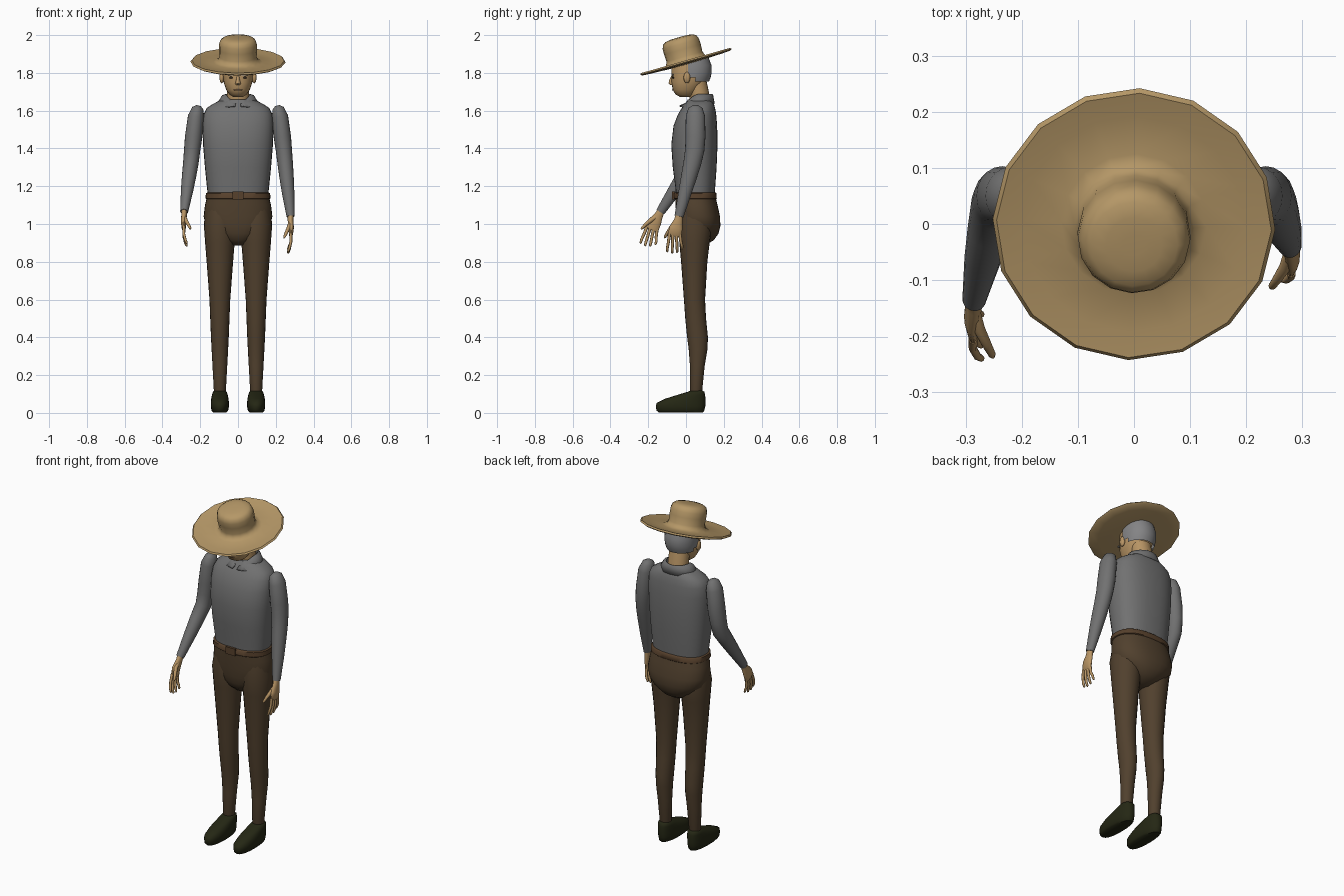
import bpy, bmesh, math
from mathutils import Vector, Matrix


def material(name, r, g, b):
    m = bpy.data.materials.new(name)
    m.diffuse_color = (r, g, b, 1)
    return m


STRAW = material("straw", 0.46, 0.31, 0.135)
SKIN = material("skin", 0.48, 0.30, 0.13)
SHIRT = material("grey shirt", 0.165, 0.165, 0.165)
HAIR = material("grey hair", 0.23, 0.23, 0.235)
TROUSERS = material("brown trousers", 0.082, 0.052, 0.027)
LEATHER = material("belt leather", 0.095, 0.052, 0.025)
SHOE = material("dark shoe", 0.018, 0.02, 0.007)
DARK = material("dark eye", 0.03, 0.02, 0.012)
LIP = material("lip", 0.30, 0.17, 0.09)


def finish(name, bm, mat, angle=50):
    bmesh.ops.recalc_face_normals(bm, faces=bm.faces)
    me = bpy.data.meshes.new(name)
    bm.to_mesh(me)
    bm.free()
    me.materials.append(mat)
    ob = bpy.data.objects.new(name, me)
    bpy.context.collection.objects.link(ob)
    bpy.ops.object.select_all(action='DESELECT')
    ob.select_set(True)
    bpy.context.view_layer.objects.active = ob
    bpy.ops.object.shade_smooth_by_angle(angle=math.radians(angle))
    return ob


def power(v, e):
    return math.copysign(abs(v) ** (2 / e), v)


def sweep(name, rings, mat, n=20, e=2.0, follow=False, matrix=None, keep=None, angle=50):
    """Skin elliptical rings (x, y, z, rx, ry); follow turns them along the path."""
    bm = bmesh.new()
    cs = [Vector(r[:3]) for r in rings]
    rows = []
    for i, (c, r) in enumerate(zip(cs, rings)):
        u, v = Vector((1, 0, 0)), Vector((0, 1, 0))
        if follow:
            t = (cs[min(i + 1, len(cs) - 1)] - cs[max(i - 1, 0)]).normalized()
            v = t.cross(u).normalized()
            u = v.cross(t)
        rows.append([bm.verts.new(c + u * r[3] * power(math.cos(a), e) + v * r[4] * power(math.sin(a), e))
                     for a in (2 * math.pi * k / n for k in range(n))])
    for a, b in zip(rows, rows[1:]):
        for k in range(n):
            bm.faces.new((a[k], a[(k + 1) % n], b[(k + 1) % n], b[k]))
    bm.faces.new(rows[0])
    bm.faces.new(rows[-1])
    if keep:
        bad = [f for f in bm.faces if not keep(f.calc_center_median())]
        bmesh.ops.delete(bm, geom=bad, context='FACES')
    if matrix:
        bm.transform(matrix)
    return finish(name, bm, mat, angle)


def body(rows, cx=0):
    """(z, half width, front y, back y) rows to rings."""
    return [(cx, (f + b) / 2, z, w, (b - f) / 2) for z, w, f, b in rows]


def blob(name, loc, size, mat):
    bm = bmesh.new()
    bmesh.ops.create_uvsphere(bm, u_segments=12, v_segments=8, radius=1)
    bm.transform(Matrix.Translation(loc) @ Matrix.Diagonal((*size, 1)))
    return finish(name, bm, mat)


def box(name, loc, size, mat):
    bm = bmesh.new()
    bmesh.ops.create_cube(bm, size=1)
    bm.transform(Matrix.Translation(loc) @ Matrix.Diagonal((*size, 1)))
    return finish(name, bm, mat, 30)


# Hat: tilted lathe profile of radius, height
profile = [(.085, -.012), (.2, -.008), (.242, -.005), (.252, .001), (.245, .009), (.2, .003), (.13, .001),
           (.107, .01), (.099, .03), (.101, .07), (.1, .1), (.093, .12), (.078, .131), (.05, .136), (.02, .137)]
tilt = Matrix.Translation((0, 0, 1.857)) @ Matrix.Rotation(math.radians(15.8), 4, 'X') @ Matrix.Rotation(-.04, 4, 'Z')
sweep("straw_hat", [(0, 0, z, r, r) for r, z in profile], STRAW, 16, matrix=tilt)

# Head, hair and neck
head = [(1.672, .025, -.03, .03), (1.685, .045, -.055, .05), (1.71, .062, -.07, .07), (1.75, .076, -.077, .1),
        (1.79, .081, -.077, .118), (1.84, .082, -.078, .122), (1.88, .076, -.068, .112), (1.91, .055, -.04, .085)]
sweep("head", body(head), SKIN, 24, 2.2)
hair = [(1.755, .084, -.07, .122), (1.775, .088, -.07, .13), (1.8, .09, -.07, .136), (1.84, .09, -.07, .135),
        (1.88, .083, -.06, .12)]
sweep("hair", body(hair), HAIR, 32, 2.1,
      keep=lambda c: c.y > .015 and (c.z > 1.78 or c.y > .045))
sweep("neck", [(0, .078, 1.62, .062, .055), (0, .07, 1.69, .058, .053), (0, .055, 1.76, .058, .053)], SKIN)
for s, side in ((-1, "left"), (1, "right")):
    blob(side + "_ear", (s * .086, .005, 1.775), (.012, .018, .03), SKIN)
    blob(side + "_eye", (s * .034, -.067, 1.775), (.013, .006, .006), DARK)
    box(side + "_eyebrow", (s * .036, -.07, 1.79), (.034, .009, .007), HAIR)
sweep("nose", [(0, -.07, 1.785, .007, .008), (0, -.078, 1.76, .01, .012), (0, -.079, 1.745, .015, .014),
               (0, -.074, 1.735, .01, .01)], SKIN, 10)
blob("mouth", (0, -.067, 1.71), (.024, .007, .004), LIP)

# Shirt body
sweep("shirt_body", body([(1.14, .158, -.052, .15), (1.2, .165, -.057, .155), (1.3, .175, -.07, .162),
                          (1.42, .185, -.078, .167), (1.52, .188, -.066, .165), (1.58, .182, -.043, .16),
                          (1.615, .165, -.022, .154), (1.637, .13, -.005, .147), (1.66, .085, .01, .135)]),
      SHIRT, 32, 2.4)

# Folded collar, open at the front with two points
bm = bmesh.new()
rows = []
for k in range(25):
    a = math.radians(8 + 344 * k / 24)           # measured from the front
    front = max(0, math.cos(a)) ** 2
    point = math.exp(-((min(a, 2 * math.pi - a) - .75) / .3) ** 2)
    sx, sy = math.sin(a), -math.cos(a)
    rows.append([bm.verts.new((sx * rx, .07 + sy * ry, z)) for rx, ry, z in (
        (.06, .062, 1.655 - .03 * front), (.066, .068, 1.688 - .045 * front),
        (.084, .074, 1.682 - .045 * front),
        (.112 + .015 * point, .082 + .025 * front, 1.637 - .01 * front - .015 * point))])
for a, b in zip(rows, rows[1:]):
    for j in range(3):
        bm.faces.new((a[j], b[j], b[j + 1], a[j + 1]))
collar = finish("collar", bm, SHIRT)
mod = collar.modifiers.new("thickness", 'SOLIDIFY')
mod.thickness = .008

# Belt and buckle
sweep("belt", body([(1.132, .166, -.061, .159), (1.136, .172, -.066, .163), (1.162, .17, -.065, .161),
                    (1.166, .164, -.06, .157)]), LEATHER, 32, 2.4)
box("belt_buckle", (0, -.066, 1.15), (.06, .014, .042), LEATHER)

# Trousers seat
sweep("trousers_seat", body([(1.15, .163, -.057, .155), (1.1, .175, -.055, .167), (1.04, .182, -.052, .18),
                             (.99, .17, -.047, .182), (.95, .135, -.04, .172), (.915, .085, -.025, .148),
                             (.885, .035, .01, .1)]), TROUSERS, 32, 2.3)

# Legs and shoes
leg = [(1.1, .07, -.03, .12), (1.0, .085, -.046, .14), (.9, .078, -.035, .125), (.8, .07, -.026, .113),
       (.6, .055, -.011, .101), (.5, .051, -.004, .106), (.4, .047, .006, .116), (.34, .044, .014, .114),
       (.25, .039, .021, .099), (.12, .032, .02, .086), (.105, .028, .024, .082)]
shoe = [(.003, .036, -.145, .09), (.012, .044, -.156, .097), (.035, .048, -.16, .102), (.053, .048, -.155, .103),
        (.075, .046, -.11, .103), (.097, .041, -.04, .101), (.112, .036, .01, .097), (.118, .028, .025, .088)]
for s, side in ((-1, "left"), (1, "right")):
    sweep(side + "_trouser_leg", body(leg, s * .096), TROUSERS)
    sweep(side + "_shoe", body(shoe, s * .096), SHOE, 20, 2.3)


# Arms and hands, each with its own wrist position and hand swing
def arm(side, s, wrist, swing):
    elbow, wrist = Vector((s * .25, .033, 1.32)), Vector(wrist)
    a, b = elbow.lerp(wrist, .25), elbow.lerp(wrist, .55)
    sweep(side + "_sleeve", [(s * .208, .05, 1.627, .012, .016), (s * .212, .05, 1.613, .03, .038),
                             (s * .222, .05, 1.57, .043, .051), (s * .235, .05, 1.46, .046, .053),
                             (s * .243, .046, 1.39, .043, .051), (*elbow, .041, .047), (*a, .038, .042),
                             (*b, .033, .035), (*wrist, .021, .024)], SHIRT, follow=True)
    turn = Matrix.Translation(wrist) @ Matrix.Rotation(math.radians(swing), 4, 'X') @ Matrix.Diagonal((s, 1, 1, 1))

    def part(name, rings, n=8):
        sweep(side + "_" + name, rings, SKIN, n, follow=True, matrix=turn)

    part("palm", [(0, .003, .015, .016, .019), (0, -.004, -.02, .015, .023), (.004, -.016, -.06, .014, .036),
                  (.002, -.022, -.095, .011, .037), (0, -.024, -.105, .007, .03)], 14)
    for i in range(4):
        y, d = -.05 + .018 * i, -.012 + .008 * i
        tip = (-.19, -.197, -.193, -.178)[i]
        part("finger_%d" % (i + 1), [(.002, y, -.09, .008, .009), (.002, y + d * .5, -.135, .0075, .008),
                                     (-.006, y + d, tip + .022, .007, .0075),
                                     (-.013, y + d, tip + .005, .006, .006), (-.014, y + d, tip, .002, .002)])
    part("thumb", [(.0, -.01, -.025, .01, .011), (-.008, -.038, -.055, .011, .012), (-.022, -.06, -.085, .009, .009),
                   (-.032, -.074, -.108, .007, .007), (-.034, -.077, -.115, .003, .003)])


arm("right", 1, (.278, -.037, 1.04), 0)
arm("left", -1, (-.285, -.135, 1.065), -14)
